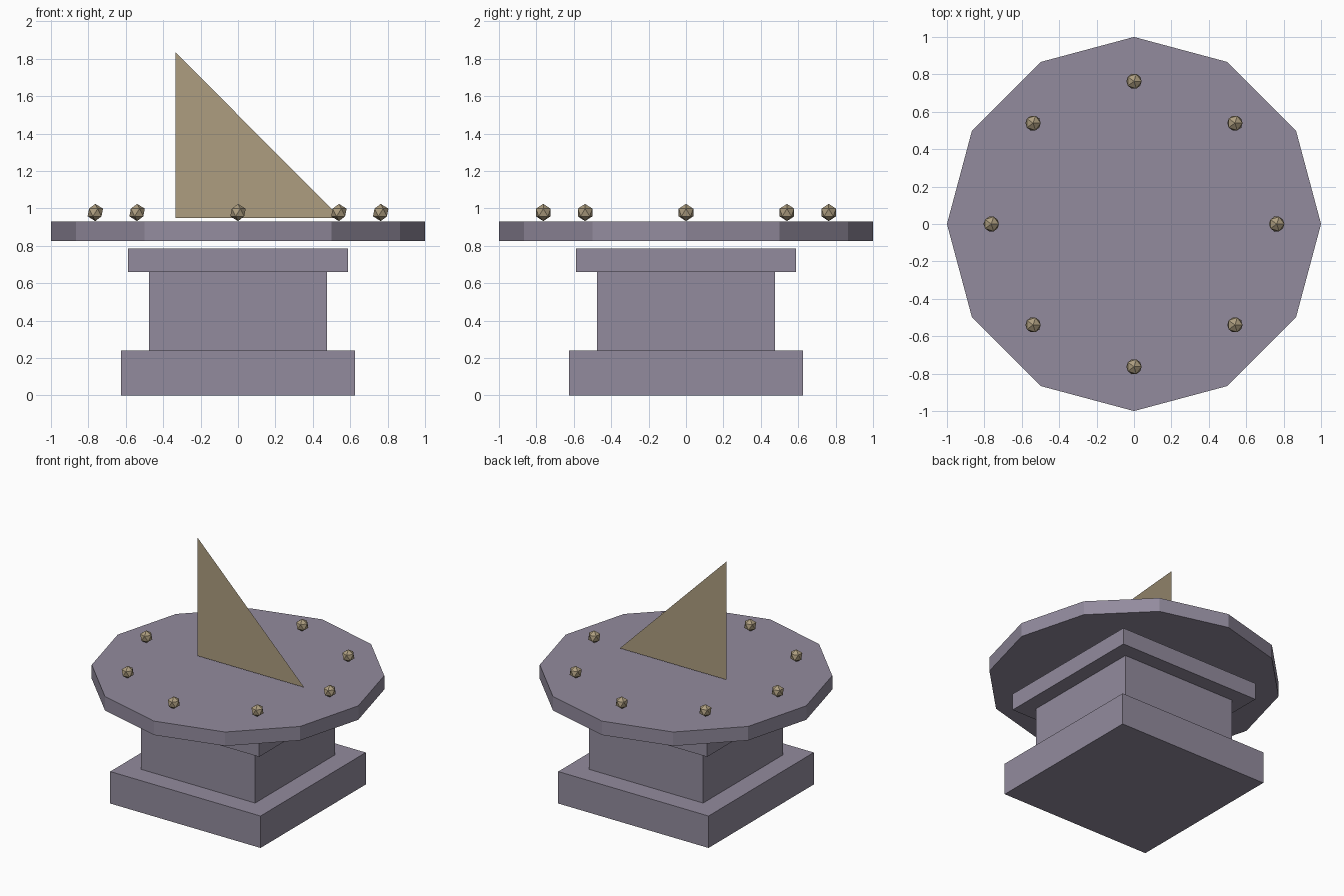
import bpy, math

if "Cube" in bpy.data.objects:
    bpy.data.objects.remove(bpy.data.objects["Cube"])


def material(name, rgb):
    m = bpy.data.materials.new(name)
    m.diffuse_color = (*rgb, 1.0)
    m.use_nodes = True
    m.node_tree.nodes["Principled BSDF"].inputs["Base Color"].default_value = m.diffuse_color
    return m


stone = material("grey_stone", (0.29, 0.26, 0.34))
brass = material("dull_brass", (0.42, 0.34, 0.215))


def finish(name, mat):
    ob = bpy.context.object
    ob.name = name
    ob.data.materials.append(mat)
    return ob


def block(name, half, z0, z1):
    bpy.ops.mesh.primitive_cube_add(size=1, location=(0, 0, (z0 + z1) / 2))
    ob = finish(name, stone)
    ob.scale = (2 * half, 2 * half, z1 - z0)


# square pedestal
block("pedestal_base", 0.625, 0.0, 0.24)
block("pedestal_shaft", 0.475, 0.24, 0.66)
block("pedestal_cap", 0.587, 0.66, 0.785)

# twelve-sided dial plate, floating just above the cap
bpy.ops.mesh.primitive_cylinder_add(vertices=12, radius=1.0, depth=0.105,
                                    location=(0, 0, 0.8775))
finish("dial_plate", stone)

# thin triangular gnomon
mesh = bpy.data.meshes.new("gnomon")
mesh.from_pydata([(-0.335, 0, 0.948), (0.55, 0, 0.948), (-0.335, 0, 1.835)],
                 [], [(0, 1, 2)])
mesh.materials.append(brass)
bpy.context.collection.objects.link(bpy.data.objects.new("gnomon", mesh))

# eight hour markers
for i in range(8):
    a = i * math.pi / 4
    bpy.ops.mesh.primitive_ico_sphere_add(
        subdivisions=1, radius=0.046,
        location=(0.763 * math.cos(a), 0.763 * math.sin(a), 0.978))
    finish(f"hour_marker_{i + 1}", brass)
